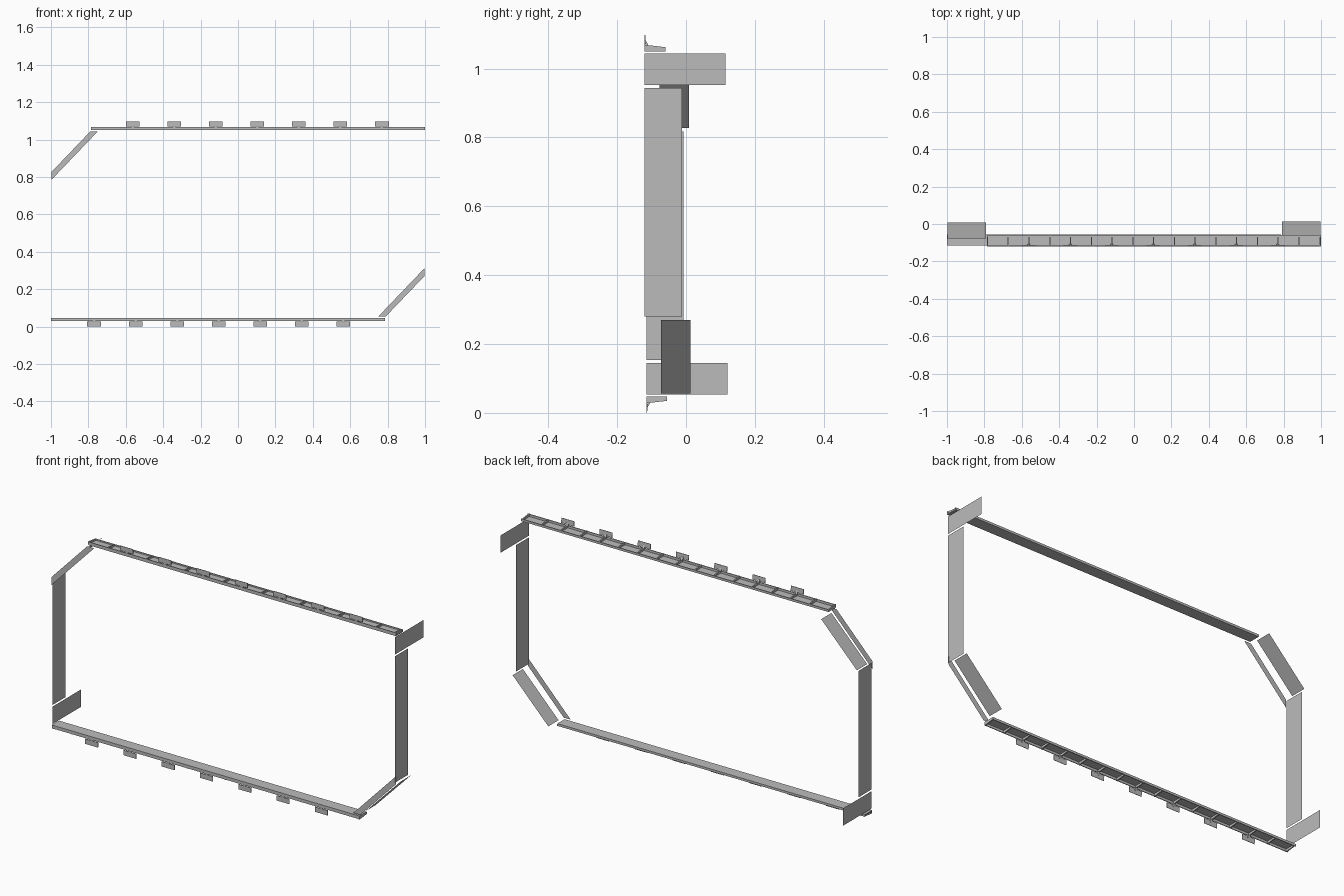
import bpy
from mathutils import Vector

cube = bpy.data.objects.get("Cube")
if cube:
    bpy.data.objects.remove(cube, do_unlink=True)

grey = bpy.data.materials.new("plain grey")
grey.use_nodes = True
colour = (0.5, 0.5, 0.5, 1)
grey.diffuse_color = colour
grey.node_tree.nodes["Principled BSDF"].inputs["Base Color"].default_value = colour

PIVOT = 0.5485      # height about which the lower half is a half turn of the upper
FRONT, BACK = -0.12, -0.06


def place(p, side):
    """Keep upper points; turn lower ones half round the front-back axis."""
    x, y, z = p
    if side > 0:
        return Vector(p)
    return Vector((-x, y + 0.005, 2 * PIVOT - z))


def build(name, verts, faces, side):
    mesh = bpy.data.meshes.new(name)
    mesh.from_pydata([place(v, side) for v in verts], [], faces)
    mesh.materials.append(grey)
    obj = bpy.data.objects.new(name, mesh)
    bpy.context.collection.objects.link(obj)


def sheet(name, corners, side):
    build(name, corners, [tuple(range(len(corners)))], side)


def extrude_x(name, profile, x0, x1, side):
    """Solid bar from a (y, z) profile."""
    n = len(profile)
    verts = [(x, y, z) for x in (x0, x1) for y, z in profile]
    faces = [tuple(range(n))[::-1], tuple(range(n, 2 * n))]
    faces += [(i, (i + 1) % n, n + (i + 1) % n, n + i) for i in range(n)]
    build(name, verts, faces, side)


def side_sheet(name, x, y0, y1, z0, z1, side):
    sheet(name, [(x, y0, z0), (x, y1, z0), (x, y1, z1), (x, y0, z1)], side)


for side, label in ((1, "upper"), (-1, "lower")):
    # Channel rail: flat floor, two lips
    rail = [(FRONT, 1.05), (BACK, 1.05), (BACK, 1.062), (BACK - 0.004, 1.062),
            (BACK - 0.004, 1.055), (FRONT + 0.004, 1.055),
            (FRONT + 0.004, 1.067), (FRONT, 1.067)]
    extrude_x(label + "_rail", rail, -0.785, 1.0, side)

    # Cross ribs inside the channel
    rib = [(FRONT, 1.052), (BACK, 1.052), (BACK, 1.062), (FRONT + 0.008, 1.068), (FRONT, 1.068)]
    for i in range(17):
        x = -0.783 + 0.111 * i
        extrude_x(f"{label}_rib_{i}", rib, x - 0.003, x + 0.003, side)

    # Tabs on short stems along the front lip
    for i in range(7):
        x = -0.563 + 0.222 * i
        stem = [(FRONT, 1.062), (FRONT + 0.012, 1.066), (FRONT + 0.004, 1.08), (FRONT, 1.08)]
        extrude_x(f"{label}_tab_stem_{i}", stem, x - 0.006, x + 0.006, side)
        tab = [(FRONT, 1.071), (FRONT + 0.004, 1.071), (FRONT + 0.002, 1.097), (FRONT, 1.097)]
        extrude_x(f"{label}_tab_{i}", tab, x - 0.037, x + 0.037, side)

    # Upright side panel and the deeper corner plate above it
    side_sheet(label + "_side_panel", 0.995, FRONT, -0.012, 0.28, 0.943, side)
    side_sheet(label + "_corner_plate", 0.995, FRONT, 0.115, 0.952, 1.043, side)

    # Cut corner: front face strip and a sloping sheet behind it
    sheet(label + "_corner_face", [(-0.997, FRONT, 0.785), (-0.75, FRONT, 1.043),
                                   (-0.79, FRONT, 1.043), (-0.997, FRONT, 0.827)], side)
    sheet(label + "_corner_slope", [(-0.997, -0.077, 0.827), (-0.997, 0.008, 0.827),
                                    (-0.79, 0.008, 1.04), (-0.79, -0.077, 1.04)], side)
